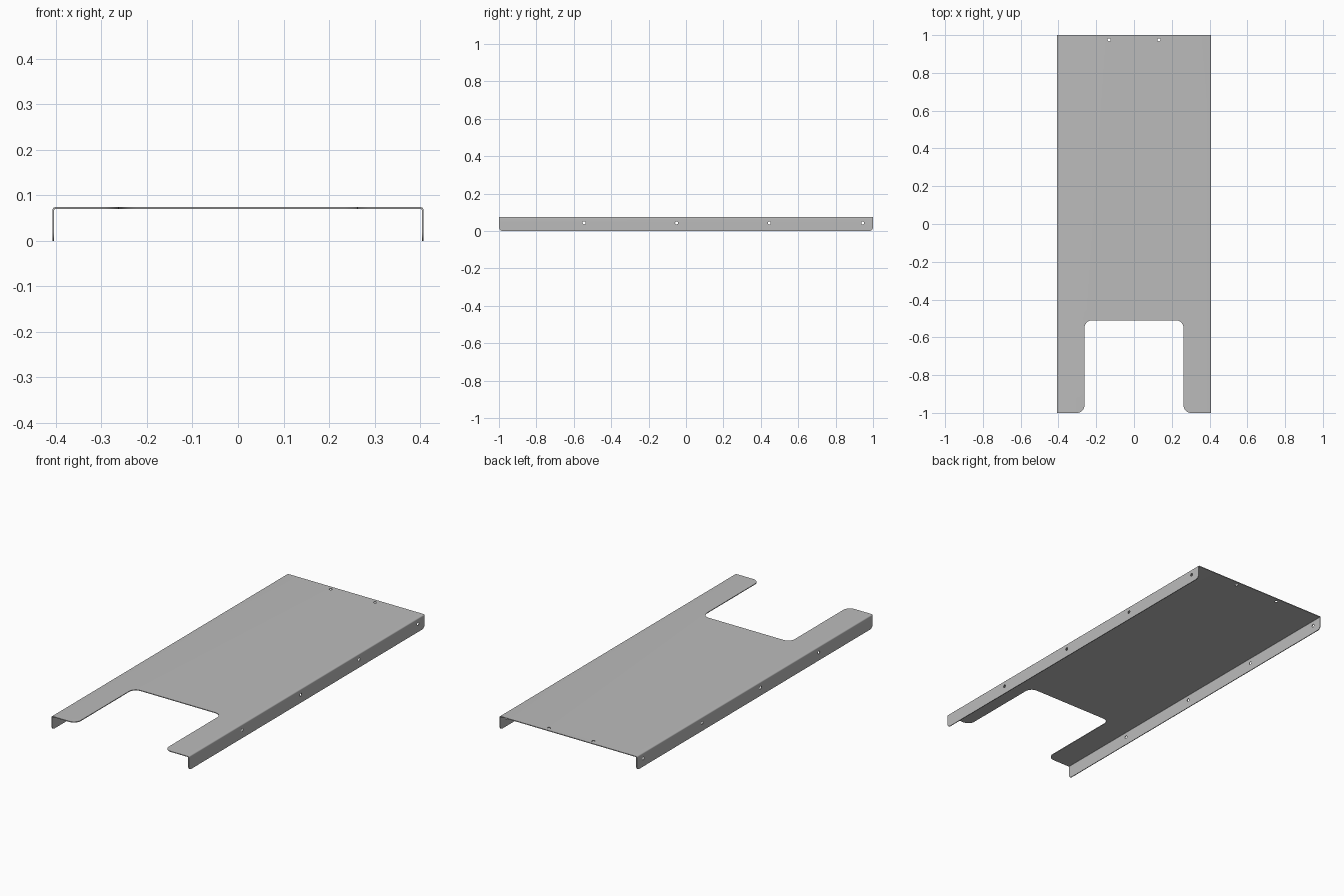
import bpy
import bmesh
import math
from mathutils import Vector

cube = bpy.data.objects.get("Cube")
if cube:
    bpy.data.objects.remove(cube, do_unlink=True)

HALF_W, HEIGHT, THICK, BEND = 0.408, 0.074, 0.004, 0.007
HOLE_R = 0.008


def rounded(corners, steps=8):
    """Turn (a, b, radius) corners into an outline with filleted corners."""
    out = []
    for i, (a, b, r) in enumerate(corners):
        p = Vector((a, b))
        if not r:
            out.append(p)
            continue
        d0 = (Vector(corners[i - 1][:2]) - p).normalized()
        d1 = (Vector(corners[(i + 1) % len(corners)][:2]) - p).normalized()
        centre = p + (d0 + d1) * r
        for k in range(steps + 1):
            t = k / steps * math.pi / 2
            out.append(centre - d1 * r * math.cos(t) - d0 * r * math.sin(t))
    return out


def circle(a, b, r, sides=20):
    angles = [2 * math.pi * i / sides for i in range(sides)]
    return [Vector((a + r * math.cos(t), b + r * math.sin(t))) for t in angles]


def prism(name, outline, axis, low, high):
    """Extrude an outline along the x, y or z axis."""
    def place(p, t):
        co = list(p)
        co.insert("xyz".index(axis), t)
        return co
    bm = bmesh.new()
    face = bm.faces.new([bm.verts.new(place(p, low)) for p in outline])
    new = bmesh.ops.extrude_face_region(bm, geom=[face])["geom"]
    shift = Vector(place((0, 0), high - low))
    bmesh.ops.translate(bm, vec=shift,
                        verts=[v for v in new if isinstance(v, bmesh.types.BMVert)])
    bmesh.ops.recalc_face_normals(bm, faces=bm.faces)
    mesh = bpy.data.meshes.new(name)
    bm.to_mesh(mesh)
    bm.free()
    obj = bpy.data.objects.new(name, mesh)
    bpy.context.collection.objects.link(obj)
    return obj


def cut(target, cutter, operation):
    """Apply a boolean and remove its cutter."""
    cutter.hide_render = True
    mod = target.modifiers.new("cut", "BOOLEAN")
    mod.operation, mod.solver, mod.object = operation, "EXACT", cutter
    bpy.context.view_layer.objects.active = target
    bpy.ops.object.modifier_apply(modifier=mod.name)
    bpy.data.objects.remove(cutter, do_unlink=True)


# Bent sheet: folded channel section, extruded past both ends
w, wi, top = HALF_W, HALF_W - THICK, HEIGHT - THICK
section = [(-w, 0, 0), (-w, HEIGHT, BEND), (w, HEIGHT, BEND), (w, 0, 0),
           (wi, 0, 0), (wi, top, BEND - THICK), (-wi, top, BEND - THICK), (-wi, 0, 0)]
panel = prism("folded_sheet_panel", rounded(section), "y", -1.1, 1.1)

# Plan outline with the front notch
nx, ny, nr = 0.262, -0.51, 0.04
plan = [(-0.5, -1, 0), (-nx, -1, nr), (-nx, ny, nr), (nx, ny, nr),
        (nx, -1, nr), (0.5, -1, 0), (0.5, 1, 0), (-0.5, 1, 0)]
cut(panel, prism("plan_cutter", rounded(plan), "z", -0.1, 0.2), "INTERSECT")

# Rounded lower corners of the side flanges
side = [(-1, 0, 0.02), (1, 0, 0.02), (1.05, 0, 0), (1.05, 0.2, 0), (-1.05, 0.2, 0)]
side = [(-1, 0, 0.02), (1, 0, 0.02), (1, 0.2, 0), (-1, 0.2, 0)]
cut(panel, prism("flange_cutter", rounded(side), "x", -0.6, 0.6), "INTERSECT")

# Screw holes through both flanges and along the back edge
for y in (-0.545, -0.05, 0.445, 0.945):
    cut(panel, prism("side_hole", circle(y, 0.043, HOLE_R), "x", -0.6, 0.6), "DIFFERENCE")
for x in (-0.132, 0.132):
    cut(panel, prism("back_hole", circle(x, 0.975, HOLE_R), "z", 0.05, 0.1), "DIFFERENCE")

# Sheet metal colour
grey = bpy.data.materials.new("sheet_metal_grey")
grey.use_nodes = True
colour = (0.5, 0.5, 0.5, 1)
grey.diffuse_color = colour
grey.node_tree.nodes["Principled BSDF"].inputs["Base Color"].default_value = colour
panel.data.materials.clear()
panel.data.materials.append(grey)

bpy.ops.object.select_all(action="DESELECT")
panel.select_set(True)
bpy.context.view_layer.objects.active = panel
bpy.ops.object.shade_smooth_by_angle(angle=math.radians(30))
